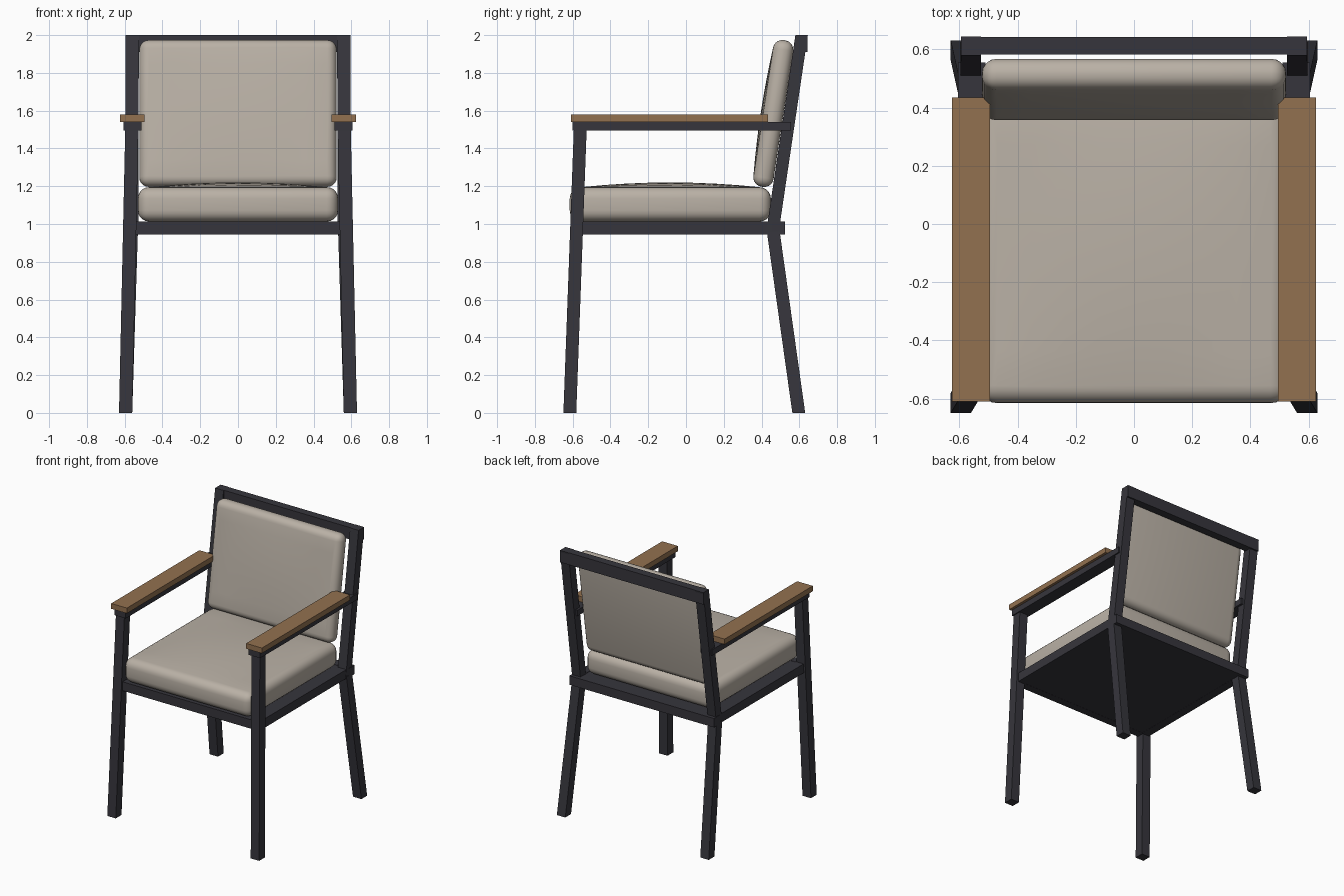
import bpy, bmesh, math
from mathutils import Vector

if "Cube" in bpy.data.objects:
    bpy.data.objects.remove(bpy.data.objects["Cube"])


def material(name, rgb):
    m = bpy.data.materials.new(name)
    m.use_nodes = True
    m.diffuse_color = (*rgb, 1)
    bsdf = next(n for n in m.node_tree.nodes if n.type == 'BSDF_PRINCIPLED')
    bsdf.inputs["Base Color"].default_value = (*rgb, 1)
    return m


METAL = material("charcoal metal", (0.037, 0.036, 0.045))
WOOD = material("brown wood", (0.29, 0.165, 0.08))
FABRIC = material("beige fabric", (0.49, 0.44, 0.38))


def finish(bm, name, mat):
    bmesh.ops.recalc_face_normals(bm, faces=bm.faces)
    mesh = bpy.data.meshes.new(name)
    bm.to_mesh(mesh)
    bm.free()
    mesh.materials.append(mat)
    ob = bpy.data.objects.new(name, mesh)
    bpy.context.collection.objects.link(ob)
    return ob


def box(name, mat, lo, hi):
    bm = bmesh.new()
    bmesh.ops.create_cube(bm, size=1)
    lo, hi = Vector(lo), Vector(hi)
    for v in bm.verts:
        v.co = (lo + hi) / 2 + v.co * (hi - lo)
    return finish(bm, name, mat)


def bar(name, bottom, top, wx=0.07, wy=0.068):
    """Leaning square bar with level ends."""
    bm = bmesh.new()
    bmesh.ops.create_cube(bm, size=1)
    for v in bm.verts:
        end = Vector(top if v.co.z > 0 else bottom)
        v.co = end + Vector((v.co.x * wx, v.co.y * wy, 0))
    return finish(bm, name, METAL)


def cushion(name, size, radius, dome):
    """Rounded block whose upper face swells to a low crown."""
    bm = bmesh.new()
    bmesh.ops.create_cube(bm, size=1)
    for v in bm.verts:
        v.co = v.co * Vector(size)
    bmesh.ops.bevel(bm, geom=bm.edges[:], offset=radius, segments=5,
                    profile=0.5, affect='EDGES')
    top = max(bm.faces, key=lambda f: f.calc_center_median().z)
    hx, hy = size[0] / 2 - radius, size[1] / 2 - radius
    bmesh.ops.subdivide_edges(bm, edges=top.edges[:], cuts=7, use_grid_fill=True)
    for v in bm.verts:
        if v.co.z > size[2] / 2 - 1e-4:
            u, w = min(1, abs(v.co.x / hx)), min(1, abs(v.co.y / hy))
            v.co.z += dome * (1 - u * u) * (1 - w * w)
    ob = finish(bm, name, FABRIC)
    bpy.context.view_layer.objects.active = ob
    bpy.ops.object.select_all(action='DESELECT')
    ob.select_set(True)
    bpy.ops.object.shade_smooth_by_angle(angle=math.radians(40))
    return ob


# Legs, back posts and arms on both sides
for side, s in (("left", 1), ("right", -1)):
    bar(side + "_front_leg", (s * 0.595, -0.615, 0), (s * 0.562, -0.56, 1.5))
    bar(side + "_rear_leg", (s * 0.595, 0.597, 0), (s * 0.565, 0.462, 0.96))
    bar(side + "_back_post", (s * 0.562, 0.458, 0.96), (s * 0.56, 0.612, 2), 0.07, 0.066)
    x0, x1 = sorted((s * 0.51, s * 0.605))
    box(side + "_arm_bar", METAL, (x0, -0.602, 1.495), (x1, 0.555, 1.54))
    x0, x1 = sorted((s * 0.495, s * 0.625))
    box(side + "_armrest", WOOD, (x0, -0.61, 1.54), (x1, 0.435, 1.58))
    x0, x1 = sorted((s * 0.53, s * 0.595))
    box(side + "_seat_rail", METAL, (x0, -0.56, 0.945), (x1, 0.5, 1.012))

# Cross rails and seat panel
box("front_seat_rail", METAL, (-0.56, -0.6, 0.945), (0.56, -0.54, 1.012))
box("rear_seat_rail", METAL, (-0.6, 0.455, 0.945), (0.6, 0.525, 1.012))
box("seat_panel", METAL, (-0.535, -0.55, 0.946), (0.535, 0.47, 1.01))
box("top_rail", METAL, (-0.595, 0.583, 1.91), (0.595, 0.643, 2))

# Cushions
seat = cushion("seat_cushion", (1.06, 1.065, 0.182), 0.06, 0.025)
seat.location = (0, -0.083, 1.104)
back = cushion("back_cushion", (1.045, 0.785, 0.108), 0.05, 0.012)
back.rotation_euler = (math.radians(90 - 8.7), 0, 0)
back.location = (0, 0.462, 1.585)
